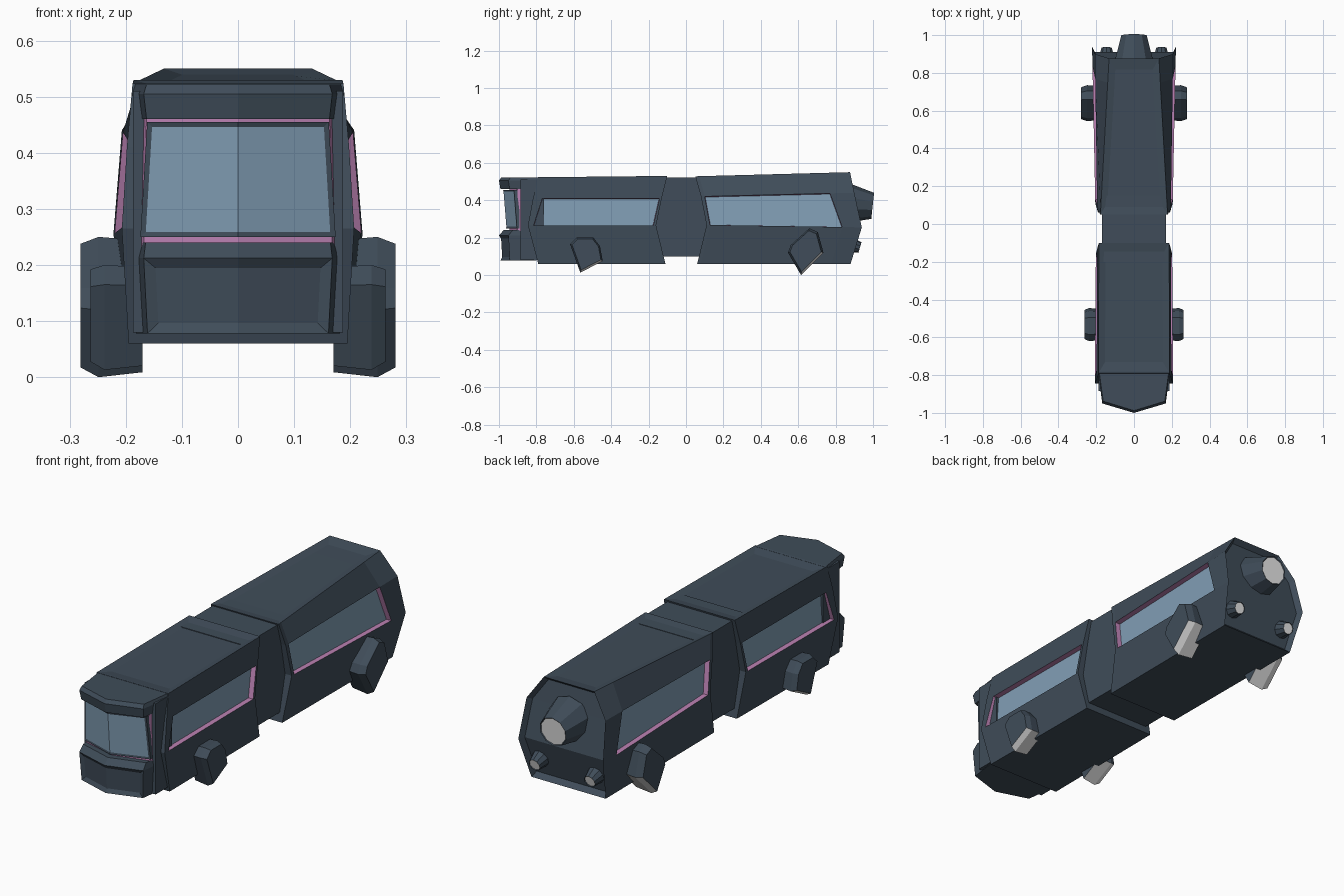
import bpy, bmesh, math
from mathutils import Vector

if "Cube" in bpy.data.objects:
    bpy.data.objects.remove(bpy.data.objects["Cube"])


def material(name, rgb):
    m = bpy.data.materials.new(name)
    m.diffuse_color = (*rgb, 1)
    m.use_nodes = True
    m.node_tree.nodes["Principled BSDF"].inputs["Base Color"].default_value = m.diffuse_color
    return m


MATS = [material("dark slate", (0.05, 0.073, 0.1)),
        material("pale blue glass", (0.22, 0.34, 0.46)),
        material("pink trim", (0.5, 0.22, 0.45)),
        material("white glow", (0.8, 0.8, 0.8))]
HULL, GLASS, PINK, WHITE = range(4)


def finish(bm, name):
    me = bpy.data.meshes.new(name)
    bm.to_mesh(me)
    bm.free()
    for m in MATS:
        me.materials.append(m)
    ob = bpy.data.objects.new(name, me)
    bpy.context.collection.objects.link(ob)
    return ob


def inset(bm, faces, thick, depth):
    return bmesh.ops.inset_region(bm, faces=faces, thickness=thick, depth=depth,
                                  use_even_offset=True, use_boundary=True)["faces"]


def coach(name, front, back, win_front, win_back, rear_panel=False):
    """Lofted body half; front/back are (x, z, y) levels, win_* are (low, high) margins."""
    bm = bmesh.new()
    margins_f = (win_front[0],) + tuple(win_front) + (win_front[1],)
    margins_b = (win_back[0],) + tuple(win_back) + (win_back[1],)
    cols = []
    for c in range(4):
        half = []
        for i in range(4):
            a, b = Vector(front[i]), Vector(back[i])
            span = b.z - a.z
            t = (0, margins_f[i] / span, 1 - margins_b[i] / span, 1)[c]
            half.append(a.lerp(b, t))
        ring = [bm.verts.new((p.x, p.z, p.y)) for p in half]
        ring += [bm.verts.new((-p.x, p.z, p.y)) for p in reversed(half)]
        cols.append(ring)
    windows, roof = [], []
    for c in range(3):
        for i in range(8):
            j = (i + 1) % 8
            f = bm.faces.new((cols[c][i], cols[c + 1][i], cols[c + 1][j], cols[c][j]))
            if i == 3:
                roof.append(f)
            if c == 1 and i in (1, 5):
                windows.append(f)
    ends = [[bm.faces.new((r[i], r[i + 1], r[6 - i], r[7 - i])) for i in range(3)]
            for r in (cols[0], cols[3])]
    bmesh.ops.recalc_face_normals(bm, faces=bm.faces[:])
    # recessed side windows with pink reveals
    for w in windows:
        for f in inset(bm, [w], 0.002, -0.024):
            f.material_index = PINK
        w.material_index = GLASS
    # sunken roof panel
    inset(bm, roof, 0.035, -0.01)
    mid = (front[3][2] + back[3][2]) / 2
    for v in {v for f in roof for v in f.verts}:
        if abs(v.co.y - mid) > 0.2:
            v.co.y -= math.copysign(0.025, v.co.y - mid) if abs(v.co.y - mid) > 0.25 else 0
    if rear_panel:
        inset(bm, ends[1], 0.014, -0.028)
    return finish(bm, name)


coach("front_coach",
      [(.195, .06, -.79), (.207, .265, -.845), (.198, .41, -.818), (.188, .523, -.79)],
      [(.19, .06, -.11), (.202, .265, -.16), (.195, .41, -.13), (.186, .53, -.10)],
      (.03, .05), (.015, .012))
coach("rear_coach",
      [(.19, .06, .06), (.205, .268, .11), (.195, .42, .08), (.178, .528, .05)],
      [(.195, .06, .88), (.222, .255, .94), (.207, .44, .90), (.132, .55, .877)],
      (.018, .02), (.105, .13), rear_panel=True)


def box(name, lo, hi):
    bm = bmesh.new()
    bmesh.ops.create_cube(bm, size=1)
    for v in bm.verts:
        v.co = [(a + b) / 2 + c * (b - a) for a, b, c in zip(lo, hi, v.co)]
    return finish(bm, name)


# narrow joint between the coaches, and cab back wall
box("middle_joint", (-.17, -.2, .1), (.17, .15, .522))
box("cab_wall", (-.187, -.885, .08), (.187, -.76, .51))


def wedge(name, xb, yb, xf, yf, yc, levels, mat=HULL, panel=None):
    """Pointed plan prism; levels are (z, width scale, y shift)."""
    bm = bmesh.new()
    plan = [(-xb, yb), (-xf, yf), (0, yc), (xf, yf), (xb, yb)]
    rings = [[bm.verts.new((x * s, y + d * (y < yb), z)) for x, y in plan] for z, s, d in levels]
    fronts = []
    for k, (a, b) in enumerate(zip(rings, rings[1:])):
        for i in range(5):
            j = (i + 1) % 5
            f = bm.faces.new((a[i], a[j], b[j], b[i]))
            if k == 0 and i in (1, 2):
                fronts.append(f)
    bm.faces.new(rings[0])
    bm.faces.new(rings[-1])
    bmesh.ops.recalc_face_normals(bm, faces=bm.faces[:])
    for f in bm.faces:
        f.material_index = mat
    if panel:
        thick, depth, pmat = panel
        inset(bm, fronts, thick, depth)
        for f in fronts:
            f.material_index = pmat
    return finish(bm, name)


# cab: roof visor, bumper, pink surround, windscreen
wedge("roof_visor", .19, -.78, .168, -.95, -1.0,
      [(.46, .97, .008), (.505, 1, 0), (.522, .97, .012)])
wedge("bumper", .188, -.8, .168, -.95, -1.0,
      [(.078, .96, .008), (.212, 1, 0), (.24, .98, .025)], panel=(.018, -.01, HULL))
wedge("windscreen_surround", .18, -.86, .168, -.90, -.945,
      [(.225, 1, 0), (.475, .97, 0)], mat=PINK)
wedge("windscreen", .174, -.89, .174, -.92, -.978,
      [(.25, 1, .016), (.455, .93, 0)], panel=(.009, -.002, GLASS))


def pod(name, side, profile, x0, x1):
    """Tilted side thruster; the profile's last edge pair is the glowing foot."""
    bm = bmesh.new()
    cy = sum(p[0] for p in profile) / len(profile)
    cz = sum(p[1] for p in profile) / len(profile)
    xm = x0 + (x1 - x0) * .6
    rings = [[bm.verts.new((side * x, cy + (y - cy) * s, cz + (z - cz) * s)) for y, z in profile]
             for x, s in ((x0 - .03, .94), (xm, 1), (x1, .88))]
    n = len(profile)
    for a, b in zip(rings, rings[1:]):
        for i in range(n):
            f = bm.faces.new((a[i], a[(i + 1) % n], b[(i + 1) % n], b[i]))
            f.material_index = WHITE if i == n - 2 else HULL
    bm.faces.new(rings[0])
    bm.faces.new(rings[-1])
    bmesh.ops.recalc_face_normals(bm, faces=bm.faces[:])
    finish(bm, name)


FRONT_POD = [(-.62, .165), (-.585, .2), (-.495, .2), (-.46, .155), (-.445, .075), (-.565, .013)]
REAR_POD = [(.545, .12), (.56, .16), (.66, .25), (.705, .23), (.735, .12), (.615, 0)]
for side, word in ((1, "right"), (-1, "left")):
    pod("front_pod_" + word, side, FRONT_POD, .2, .263)
    pod("rear_pod_" + word, side, REAR_POD, .2, .281)


def nozzle(name, base, tip, r0, r1, n):
    base, tip = Vector(base), Vector(tip)
    d = tip - base
    bm = bmesh.new()
    bmesh.ops.create_cone(bm, cap_ends=True, segments=n, radius1=r0, radius2=r1, depth=d.length)
    cap = max((f for f in bm.faces if len(f.verts) == n), key=lambda f: f.calc_center_median().z)
    inset(bm, [cap], r1 * .06, -.004)
    cap.material_index = WHITE
    rot = d.to_track_quat("Z", "Y")
    for v in bm.verts:
        v.co = rot @ v.co + (base + tip) / 2
    finish(bm, name)


# rear exhausts
nozzle("main_exhaust", (0, .86, .385), (0, .998, .37), .107, .07, 10)
for side, word in ((1, "right"), (-1, "left")):
    nozzle("small_exhaust_" + word, (side * .145, .868, .165), (side * .145, .93, .147), .045, .029, 10)
